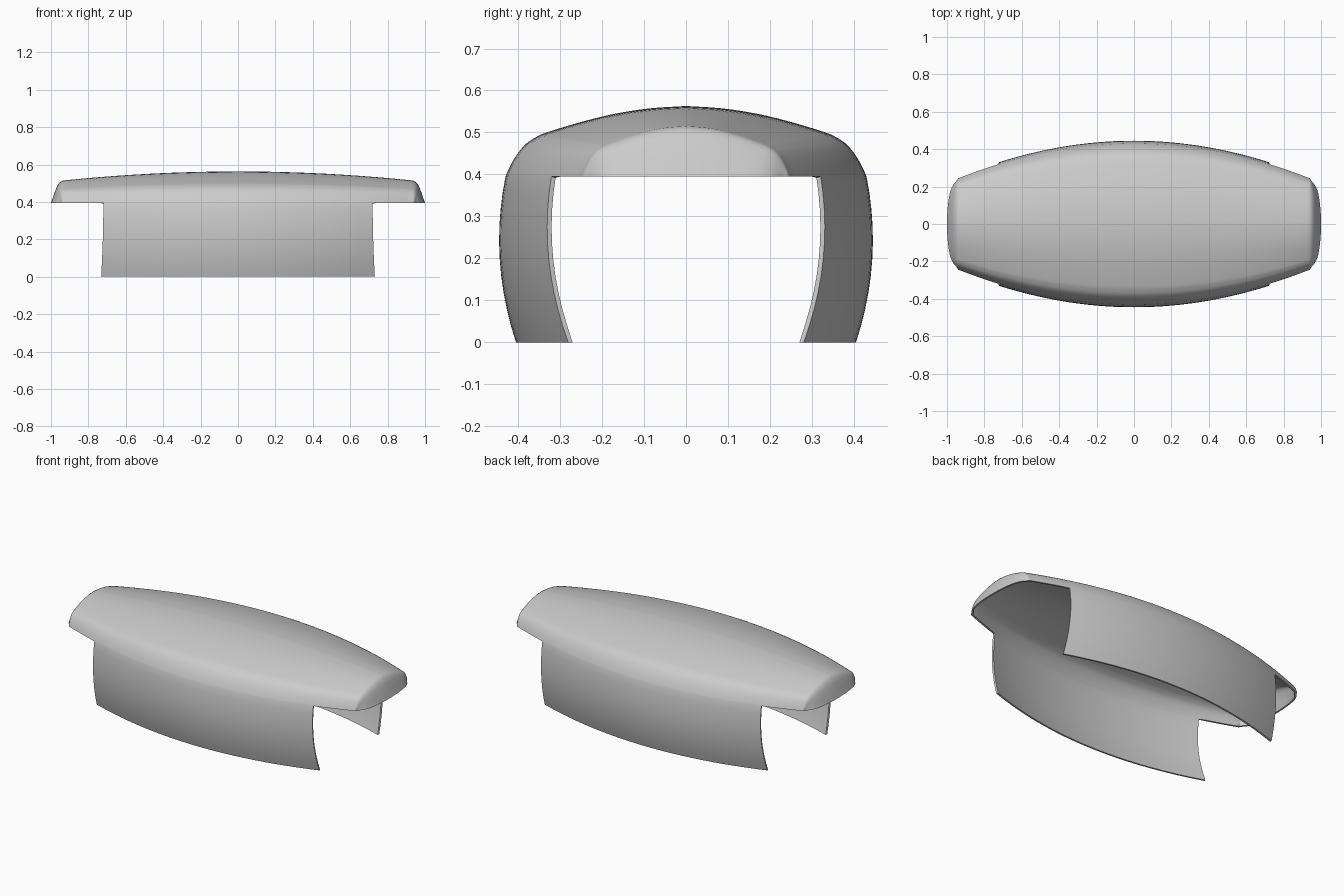
import bpy, bmesh, math

cube = bpy.data.objects.get("Cube")
if cube:
    bpy.data.objects.remove(cube, do_unlink=True)

RIM, SKIRT_X = 0.395, 0.72

mat = bpy.data.materials.new("plain_grey")
mat.use_nodes = True
grey = (0.6, 0.6, 0.6, 1)
mat.diffuse_color = grey
mat.node_tree.nodes["Principled BSDF"].inputs["Base Color"].default_value = grey


def refine(pts, n):
    """Catmull-Rom refinement of a 2D point list."""
    out = []
    for i in range(len(pts) - 1):
        p0, p1, p2, p3 = (pts[max(0, min(len(pts) - 1, i + k))] for k in (-1, 0, 1, 2))
        for j in range(n):
            t = j / n
            out.append(tuple(0.5 * (2 * b + (c - a) * t + (2 * a - 5 * b + 4 * c - d) * t * t
                                    + (3 * b - a - 3 * c + d) * t ** 3)
                             for a, b, c, d in zip(p0, p1, p2, p3)))
    return out + [pts[-1]]


# Half roof section, rim to ridge: (share of half width, share of height)
half = refine([(1, 0), (0.972, 0.16), (0.932, 0.33), (0.884, 0.47), (0.826, 0.565),
               (0.767, 0.63), (0.581, 0.774), (0.395, 0.89), (0.2, 0.967), (0, 1)], 3)
roof = [(-q, h) for q, h in half] + half[-2::-1]

# Stations along the length: (x, height factor, width factor, end bulge)
side = [(SKIRT_X + 0.21 * i / 6, 1, 1, 0) for i in range(1, 7)]
side += [(0.942, 0.975, 0.993, 0.1), (0.952, 0.92, 0.985, 0.25), (0.962, 0.82, 0.965, 0.4),
         (0.972, 0.66, 0.95, 0.6), (0.985, 0.35, 0.925, 0.8), (1.0, 0, 0.9, 1)]
stations = [(-x, h, w, b) for x, h, w, b in reversed(side)]
stations += [(-SKIRT_X + SKIRT_X * i / 14, 1, 1, 0) for i in range(29)]
stations += side

N = 10                                   # rows in each side skirt
drops = [1 - i / N for i in range(N)]    # 1 at the floor, 0 at the rim


def section(x, hf, wf, bulge):
    xr = min(abs(x), 0.93)
    width = (0.43 - 0.19 * (xr / 0.95) ** 2) * wf
    height = (0.168 - 0.048 * (xr / 0.93) ** 2) * hf

    def skirt(u, sign):
        y = width + 0.0797 * u - 0.1047 * u * u - 0.016 * u * (x / 0.73) ** 2
        return (x * (1 + 0.016 * u * u), sign * y, RIM * (1 - u))

    pts = [skirt(u, -1) for u in drops]
    for q, h in roof:
        back = bulge * (0.025 * q * q + 0.02 * q ** 8)
        pts.append((x - math.copysign(back, x), q * width, RIM + h * height))
    return pts + [skirt(u, 1) for u in reversed(drops)]


# Curved roof and its two side skirts, as one continuous sheet
bm = bmesh.new()
rows = [[bm.verts.new(p) for p in section(*s)] for s in stations]
for i in range(len(rows) - 1):
    middle = abs(stations[i][0] + stations[i + 1][0]) / 2 < SKIRT_X
    for j in range(len(rows[i]) - 1):
        if middle or N <= j < N + len(roof) - 1:
            bm.faces.new((rows[i][j], rows[i + 1][j], rows[i + 1][j + 1], rows[i][j + 1]))
bmesh.ops.delete(bm, geom=[v for v in bm.verts if not v.link_faces], context='VERTS')
mesh = bpy.data.meshes.new("curved_cover")
bm.to_mesh(mesh)
bm.free()
mesh.materials.append(mat)

cover = bpy.data.objects.new("curved_cover", mesh)
bpy.context.collection.objects.link(cover)

# Sheet thickness, grown inwards
solid = cover.modifiers.new("thickness", 'SOLIDIFY')
solid.thickness = 0.011
solid.offset = -1

bpy.ops.object.select_all(action='DESELECT')
cover.select_set(True)
bpy.context.view_layer.objects.active = cover
bpy.ops.object.modifier_apply(modifier="thickness")

# Keep the cut edges flat on the floor and rim
for v in cover.data.vertices:
    if v.co.z < 0.004:
        v.co.z = 0
    elif abs(v.co.x) > SKIRT_X + 0.02 and v.co.z < RIM:
        v.co.z = RIM
bpy.ops.object.shade_smooth_by_angle(angle=math.radians(40))
